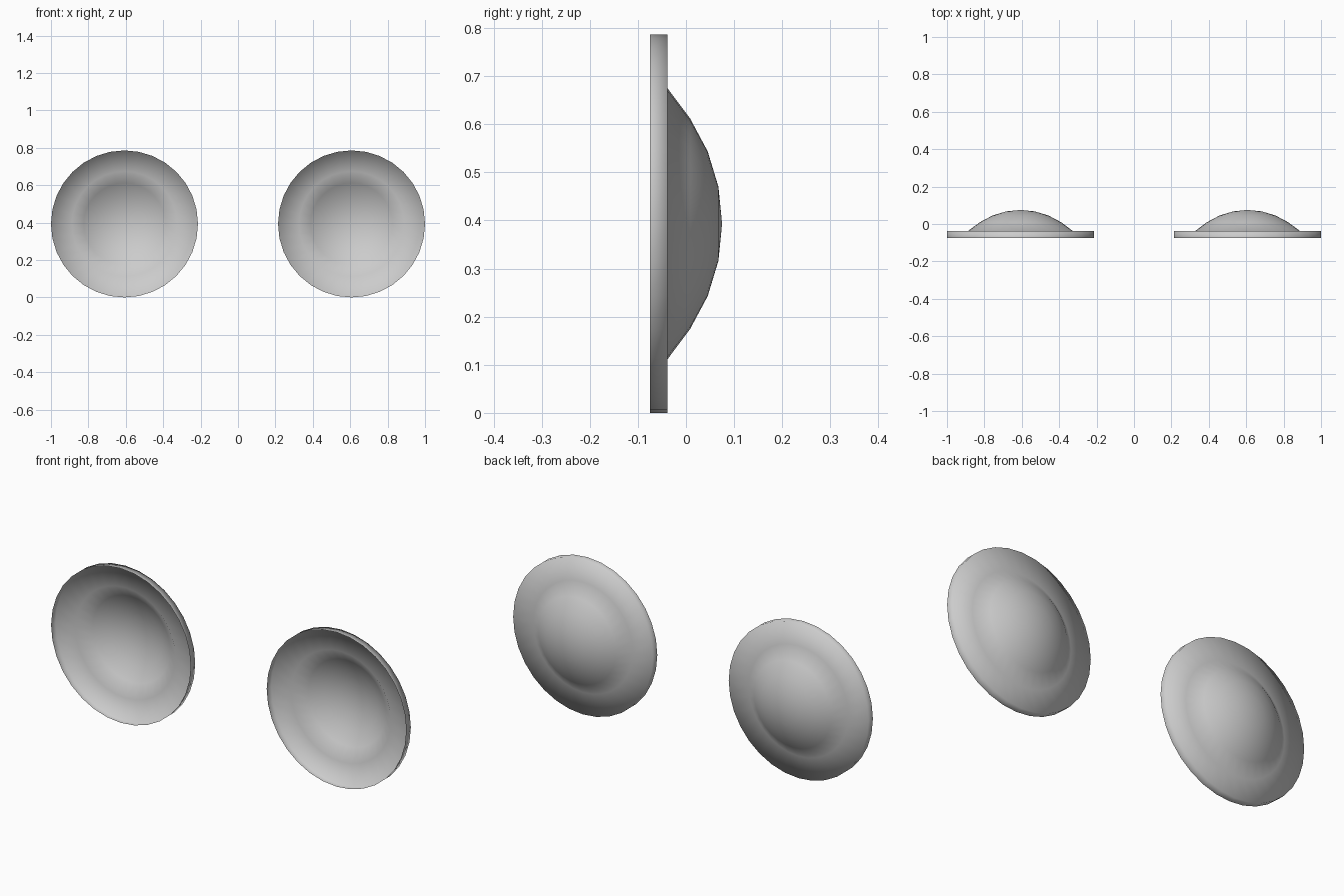
import bpy, bmesh
from math import radians, sin, cos, pi
from mathutils import Matrix, Vector

cube = bpy.data.objects.get("Cube")
if cube:
    bpy.data.objects.remove(cube, do_unlink=True)

# Plain grey metal
grey = bpy.data.materials.new("plain grey")
grey.use_nodes = True
color = (0.6, 0.6, 0.6, 1)
grey.diffuse_color = color
grey.node_tree.nodes["Principled BSDF"].inputs["Base Color"].default_value = color

RADIUS = 0.393
SEGMENTS = 32
BACK = 0.075
FLANGE = -0.038

# Profile as (radius, y): domed centre, flat flange, short rim
dome = [(RADIUS * sin(a), BACK - RADIUS * (1 - cos(a)))
        for a in (radians(11.25 * i) for i in range(4))]
profile = dome + [(0.281, FLANGE), (RADIUS, FLANGE), (RADIUS, -BACK)]


def make_dish(name, x):
    bm = bmesh.new()
    verts = [bm.verts.new((r, y, 0)) for r, y in profile]
    edges = [bm.edges.new(pair) for pair in zip(verts, verts[1:])]
    bmesh.ops.spin(bm, geom=verts + edges, cent=(0, 0, 0), axis=(0, 1, 0),
                   angle=2 * pi, steps=SEGMENTS)
    bmesh.ops.remove_doubles(bm, verts=bm.verts[:], dist=0.0005)
    bmesh.ops.recalc_face_normals(bm, faces=bm.faces[:])
    # Outside of the shell faces the back
    bm.normal_update()
    if sum(f.normal.y * f.calc_area() for f in bm.faces) < 0:
        bmesh.ops.reverse_faces(bm, faces=bm.faces[:])
    for face in bm.faces:
        face.smooth = True
    mesh = bpy.data.meshes.new(name)
    bm.to_mesh(mesh)
    bm.free()
    mesh.materials.append(grey)
    obj = bpy.data.objects.new(name, mesh)
    obj.location = (x, 0, RADIUS)
    bpy.context.collection.objects.link(obj)


for side, sign in (("left", 1), ("right", -1)):
    make_dish(side + "_dish", sign * (1 - RADIUS))
